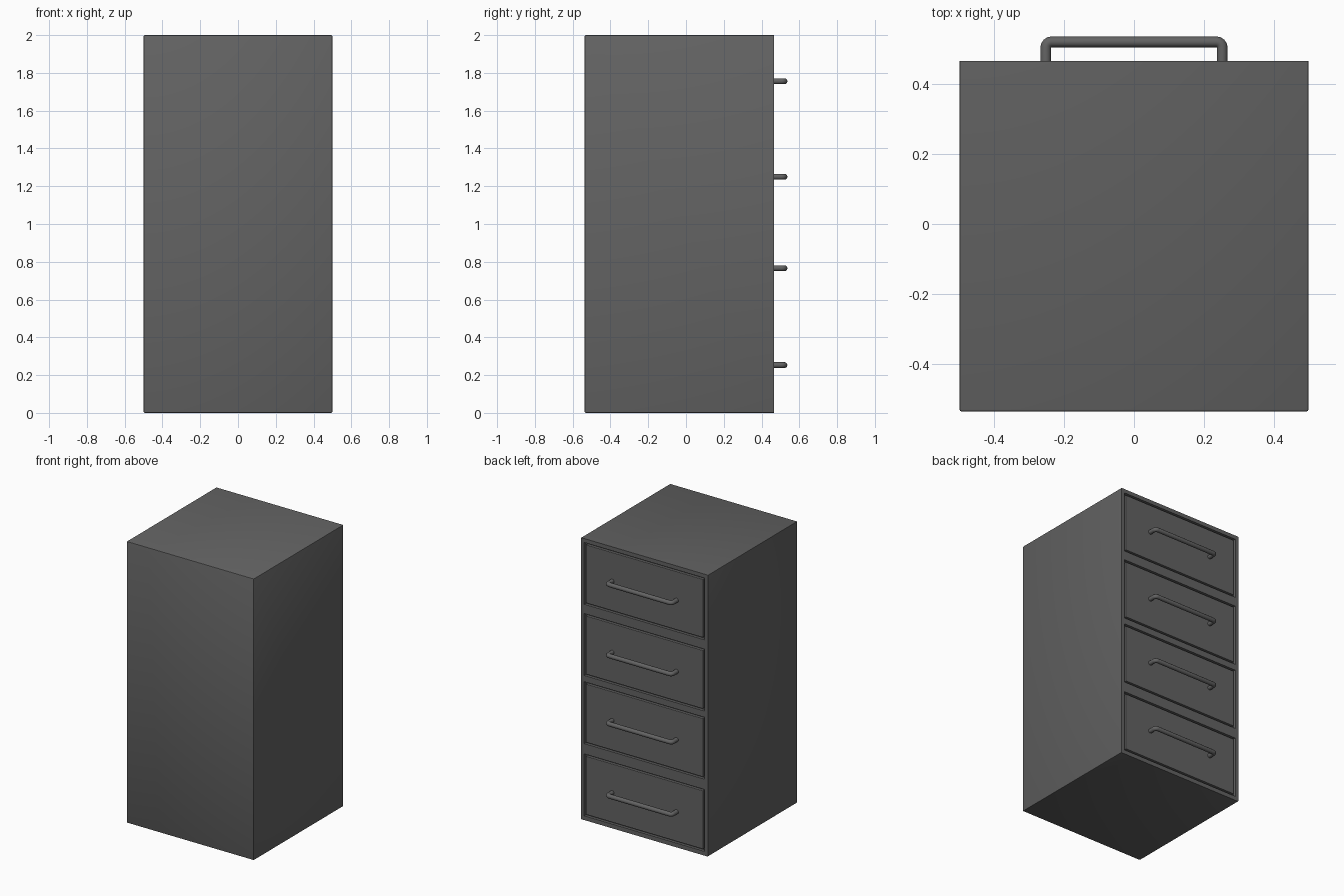
import bpy, bmesh, math
from mathutils import Vector

if "Cube" in bpy.data.objects:
    bpy.data.objects.remove(bpy.data.objects["Cube"])

mat = bpy.data.materials.new("dark grey metal")
mat.diffuse_color = (0.125, 0.125, 0.125, 1)
mat.use_nodes = True
mat.node_tree.nodes["Principled BSDF"].inputs["Base Color"].default_value = mat.diffuse_color

Y_BACK, Y_FACE, Y_TIP = -0.537, 0.467, 0.537
GAP, DEPTH = 0.013, 0.02
# bottom and top of each drawer opening
OPENINGS = [(0.03, 0.47), (0.543, 0.983), (1.027, 1.467), (1.533, 1.972)]
HALF_W = 0.473


def box(name, lo, hi, bevel=0.0, keep_face_sharp=False):
    bm = bmesh.new()
    bmesh.ops.create_cube(bm, size=1)
    for v in bm.verts:
        v.co = Vector([lo[i] + (v.co[i] + 0.5) * (hi[i] - lo[i]) for i in range(3)])
    if bevel:
        # optionally leave the drawer-side rim unbevelled
        edges = [e for e in bm.edges
                 if not (keep_face_sharp and all(v.co.y > hi[1] - 1e-4 for v in e.verts))]
        bmesh.ops.bevel(bm, geom=edges, offset=bevel, segments=2, profile=0.5,
                        affect='EDGES', clamp_overlap=True)
    bmesh.ops.recalc_face_normals(bm, faces=bm.faces)
    me = bpy.data.meshes.new(name)
    bm.to_mesh(me)
    bm.free()
    ob = bpy.data.objects.new(name, me)
    bpy.context.collection.objects.link(ob)
    me.materials.append(mat)
    return ob


def activate(ob):
    bpy.ops.object.select_all(action='DESELECT')
    ob.select_set(True)
    bpy.context.view_layer.objects.active = ob


def handle(name, z):
    # bar pull: two posts and a crossbar with small rounded corners
    r, half, f = 0.0155, 0.2525, 0.016
    y = Y_TIP - r
    right = [(half, Y_FACE - 0.01)]
    for k in range(5):
        a = math.radians(90 * k / 4)
        right.append((half - f + f * math.cos(a), y - f + f * math.sin(a)))
    pts = right + [(-x, yy) for x, yy in reversed(right)]
    cu = bpy.data.curves.new(name, 'CURVE')
    cu.dimensions = '3D'
    cu.bevel_depth = r
    cu.bevel_resolution = 4
    cu.use_fill_caps = True
    sp = cu.splines.new('POLY')
    sp.points.add(len(pts) - 1)
    for p, (x, yy) in zip(sp.points, pts):
        p.co = (x, yy, z, 1)
    ob = bpy.data.objects.new(name, cu)
    bpy.context.collection.objects.link(ob)
    cu.materials.append(mat)
    activate(ob)
    bpy.ops.object.convert(target='MESH')
    bpy.ops.object.shade_smooth_by_angle(angle=math.radians(40))


# cabinet body
body = box("cabinet_body", (-0.5, Y_BACK, 0), (0.5, Y_FACE, 2), 0.006, True)

for i, (z0, z1) in enumerate(OPENINGS, 1):
    # shallow pocket for the drawer
    cutter = box("pocket_cutter", (-HALF_W, Y_FACE - DEPTH, z0), (HALF_W, Y_FACE + 0.1, z1))
    cutter.hide_render = True
    mod = body.modifiers.new("pocket", 'BOOLEAN')
    mod.operation = 'DIFFERENCE'
    mod.solver = 'EXACT'
    mod.object = cutter
    activate(body)
    bpy.ops.object.modifier_apply(modifier=mod.name)
    bpy.data.objects.remove(cutter)

    # drawer front, separated from the frame by a groove
    box(f"drawer_front_{i}", (-HALF_W + GAP, Y_FACE - DEPTH - 0.005, z0 + GAP),
        (HALF_W - GAP, Y_FACE, z1 - GAP), 0.002)
    handle(f"drawer_handle_{i}", (z0 + z1) / 2 + 0.003)

activate(body)
bpy.ops.object.shade_smooth_by_angle(angle=math.radians(30))
